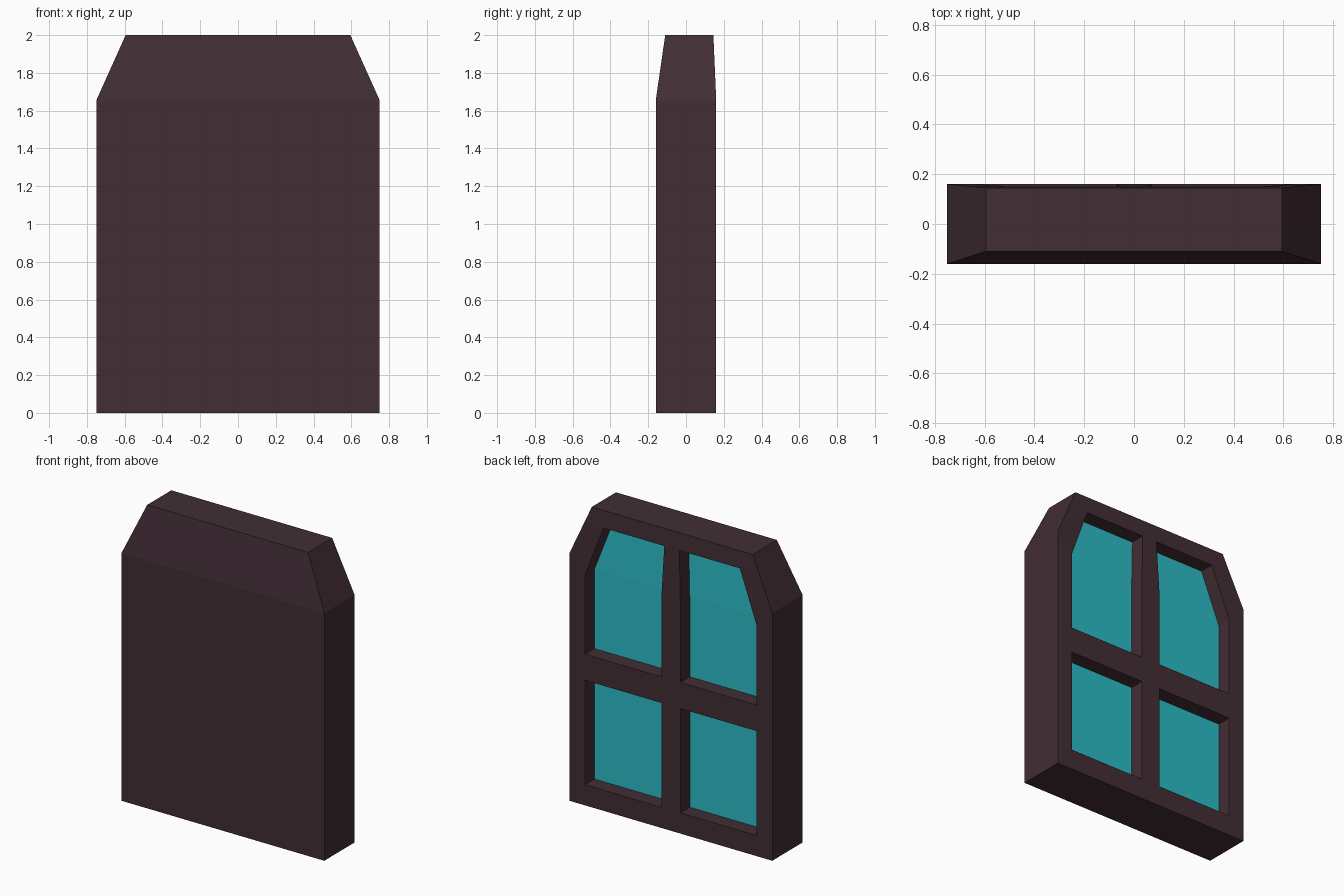
import bpy
import bmesh

if "Cube" in bpy.data.objects:
    bpy.data.objects.remove(bpy.data.objects["Cube"])


def material(name, colour):
    m = bpy.data.materials.new(name)
    m.diffuse_color = (*colour, 1)
    m.use_nodes = True
    m.node_tree.nodes["Principled BSDF"].inputs["Base Color"].default_value = m.diffuse_color
    return m


dark_wood = material("dark wood", (0.054, 0.027, 0.036))
teal_glass = material("teal glass", (0.025, 0.50, 0.57))

# Grid lines of the frame: columns across, rows up
XS = [-0.75, -0.635, -0.07, 0.07, 0.635, 0.75]
ROWS = [0, 0.138, 0.836, 1.01, 1.655, 1.885, 2.0]
BREAK, TOP, TOP_SCALE = 1.655, 2.0, 0.793
HOLES = {(c, r) for c in (1, 3) for r in (1, 3, 4)}

bm = bmesh.new()
cache = {}


def vert(i, j, layer):
    """Grid vertex on the front, back or recessed pane layer."""
    key = (i, j, layer)
    if key not in cache:
        z, x = ROWS[j], XS[i]
        t = max(0, (z - BREAK) / (TOP - BREAK))       # taper above the break
        inner = 0 < i < 5
        if j == 5 and inner:
            x *= TOP_SCALE                            # window heads
        else:
            x *= 1 - (1 - TOP_SCALE) * t
        if j == 4 and inner and layer != "front":
            z = 1.54                                  # bend of the openings
        y = -0.16 + 0.05 * t if layer == "front" else 0.16 - 0.015 * t
        if layer == "pane":
            y -= 0.10
        cache[key] = bm.verts.new((x, y, z))
    return cache[key]


def quad(a, b, la, lb):
    """Wall joining one grid edge on two layers."""
    bm.faces.new([vert(*a, la), vert(*b, la), vert(*b, lb), vert(*a, lb)])


for c in range(5):
    for r in range(6):
        corners = [(c, r), (c + 1, r), (c + 1, r + 1), (c, r + 1)]
        hole = (c, r) in HOLES
        # solid front, and back or glass pane
        bm.faces.new([vert(*p, "front") for p in corners])
        f = bm.faces.new([vert(*p, "pane" if hole else "back") for p in reversed(corners)])
        f.material_index = int(hole)
        # outer sides and window reveals
        for k, (dc, dr) in enumerate([(0, -1), (1, 0), (0, 1), (-1, 0)]):
            n = (c + dc, r + dr)
            a, b = corners[k], corners[(k + 1) % 4]
            if not (0 <= n[0] < 5 and 0 <= n[1] < 6):
                quad(a, b, "front", "back")
            elif hole and n not in HOLES:
                quad(a, b, "back", "pane")

bmesh.ops.recalc_face_normals(bm, faces=bm.faces)
mesh = bpy.data.meshes.new("window_frame")
bm.to_mesh(mesh)
bm.free()
mesh.materials.append(dark_wood)
mesh.materials.append(teal_glass)
window = bpy.data.objects.new("window_frame", mesh)
bpy.context.collection.objects.link(window)
